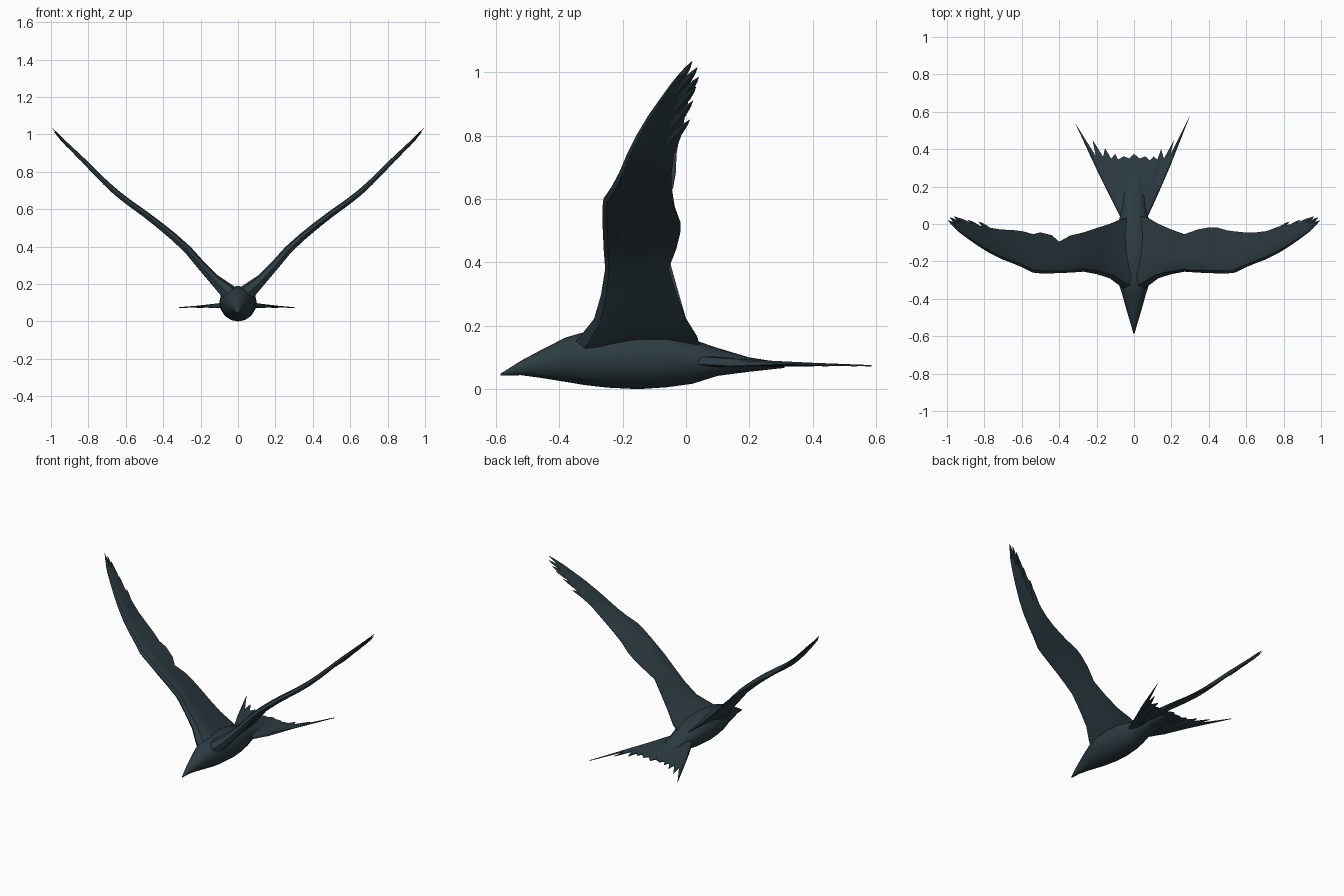
import bpy, bmesh, math
from mathutils import Vector

plumage = bpy.data.materials.new("dark_slate_plumage")
plumage.diffuse_color = (0.026, 0.045, 0.054, 1)


def finish(name, bm, angle=40):
    bmesh.ops.remove_doubles(bm, verts=bm.verts, dist=0.0002)
    bmesh.ops.recalc_face_normals(bm, faces=bm.faces)
    mesh = bpy.data.meshes.new(name)
    bm.to_mesh(mesh)
    bm.free()
    mesh.materials.append(plumage)
    ob = bpy.data.objects.new(name, mesh)
    bpy.context.collection.objects.link(ob)
    bpy.ops.object.select_all(action='DESELECT')
    ob.select_set(True)
    bpy.context.view_layer.objects.active = ob
    bpy.ops.object.shade_smooth_by_angle(angle=math.radians(angle))
    return ob


def loft(name, rings, angle=40):
    """Skin a list of closed rings and cap both ends."""
    bm = bmesh.new()
    rows = [[bm.verts.new(p) for p in ring] for ring in rings]
    n = len(rows[0])
    for a, b in zip(rows, rows[1:]):
        for i in range(n):
            j = (i + 1) % n
            bm.faces.new((a[i], a[j], b[j], b[i]))
    bm.faces.new(rows[0])
    bm.faces.new(rows[-1])
    return finish(name, bm, angle)


# Body with beak: y, half width, bottom z, top z
body = [(-0.585, 0.003, 0.043, 0.049), (-0.52, 0.022, 0.044, 0.09),
        (-0.46, 0.04, 0.036, 0.122), (-0.38, 0.062, 0.023, 0.163),
        (-0.32, 0.082, 0.013, 0.18), (-0.25, 0.096, 0.005, 0.19),
        (-0.15, 0.1, 0.0, 0.19), (-0.06, 0.095, 0.006, 0.18),
        (0.02, 0.08, 0.017, 0.157), (0.1, 0.062, 0.042, 0.13),
        (0.2, 0.055, 0.055, 0.1), (0.31, 0.035, 0.067, 0.083)]
rings = []
for y, w, lo, hi in body:
    mid = lo + 0.55 * (hi - lo)
    ring = []
    for k in range(16):
        a = math.tau * k / 16
        s = math.sin(a)
        ring.append((w * math.cos(a), y, mid + s * (hi - mid if s > 0 else mid - lo)))
    rings.append(ring)
loft("body", rings, 60)

# Wing spine: x, z, leading edge y, thickness
spine = [(0.0, 0.11, -0.38, 0.10), (0.07, 0.165, -0.335, 0.085),
         (0.13, 0.222, -0.29, 0.06), (0.2, 0.298, -0.268, 0.05),
         (0.27, 0.38, -0.255, 0.045), (0.34, 0.445, -0.26, 0.042),
         (0.40, 0.495, -0.262, 0.04), (0.44, 0.527, -0.264, 0.038),
         (0.50, 0.573, -0.264, 0.036), (0.54, 0.602, -0.26, 0.035),
         (0.59, 0.638, -0.235, 0.034), (0.65, 0.685, -0.21, 0.033),
         (0.71, 0.74, -0.187, 0.03), (0.77, 0.80, -0.157, 0.028),
         (0.83, 0.862, -0.12, 0.024), (0.88, 0.912, -0.085, 0.02),
         (0.93, 0.963, -0.048, 0.014), (0.955, 0.99, -0.026, 0.008)]
# Ragged trailing edge y for each side
trailing = {
    1: (0.05, 0.035, 0.0, -0.03, -0.055, -0.03, -0.018, -0.018, -0.035, -0.04,
        -0.045, -0.045, -0.038, -0.015, -0.003, 0.008, 0.01, 0.006),
    -1: (0.04, 0.025, 0.0, -0.022, -0.045, -0.062, -0.095, -0.06, -0.045, -0.055,
         -0.04, -0.032, -0.03, -0.02, -0.008, 0.005, 0.01, 0.006)}
# Cross-section: chord fraction, offset in thicknesses
section = [(0, 0), (0.06, 0.4), (0.2, 0.55), (0.45, 0.4), (0.75, 0.2), (1, 0.03),
           (1, -0.03), (0.75, -0.05), (0.45, -0.15), (0.2, -0.4), (0.06, -0.38)]
# Wing tip feathers: root x, root y, tip x, tip y, tip z
tip_feathers = [(0.90, -0.05, 0.995, 0.02, 1.035), (0.90, -0.03, 0.985, 0.036, 1.015),
                (0.88, -0.02, 0.962, 0.04, 0.985), (0.85, -0.03, 0.935, 0.032, 0.955),
                (0.79, -0.05, 0.89, 0.022, 0.91), (0.74, -0.06, 0.83, 0.012, 0.85)]


def spine_z(x):
    for a, b in zip(spine, spine[1:]):
        if a[0] <= x <= b[0]:
            return a[1] + (b[1] - a[1]) * (x - a[0]) / (b[0] - a[0])
    return spine[-1][1]


def blade(name, a, b, width, thick):
    """Pointed flat feather from a to b."""
    a, b = Vector(a), Vector(b)
    d = (b - a).normalized()
    side = Vector((0, 1, 0)) - d * d.y
    side.normalize()
    up = d.cross(side)
    rings = []
    for t, s in ((0, 0.7), (0.5, 1), (0.8, 0.6), (1, 0.04)):
        p = a.lerp(b, t)
        rings.append([p + side * width * s, p + up * thick * s,
                      p - side * width * s, p - up * thick * s])
    return loft(name, rings, 30)


for s, label in ((1, "right"), (-1, "left")):
    rings = []
    for i, (x, z, lead, thick) in enumerate(spine):
        a, b = spine[max(i - 1, 0)], spine[min(i + 1, len(spine) - 1)]
        t = Vector((b[0] - a[0], b[1] - a[1])).normalized()
        back = trailing[s][i]
        rings.append([(s * (x - t.y * o * thick), lead + f * (back - lead),
                       z + t.x * o * thick) for f, o in section])
    loft(label + "_wing", rings, 35)
    for k, (x0, y0, x1, y1, z1) in enumerate(tip_feathers):
        blade(f"{label}_tip_feather_{k + 1}", (s * x0, y0, spine_z(x0)),
              (s * x1, y1, z1), 0.014, 0.005)

# Forked tail fan: ragged outline from left to right
outline = [(-0.125, 0.14), (-0.19, 0.27), (-0.315, 0.54), (-0.205, 0.365),
           (-0.222, 0.45), (-0.165, 0.36), (-0.155, 0.405), (-0.122, 0.35),
           (-0.1, 0.375), (-0.085, 0.345), (-0.055, 0.362), (-0.025, 0.35),
           (0.0, 0.375), (0.03, 0.35), (0.06, 0.362), (0.085, 0.34),
           (0.105, 0.36), (0.125, 0.345), (0.145, 0.4), (0.16, 0.35),
           (0.215, 0.45), (0.195, 0.37), (0.302, 0.585), (0.19, 0.3), (0.12, 0.14)]
bm = bmesh.new()
steps = (0, 0.33, 0.66, 1)
layers = []
for sign in (1, -1):
    grid = []
    for i, (x, y) in enumerate(outline):
        u = 2 * i / (len(outline) - 1) - 1
        col = []
        for t in steps:
            px, py = u * 0.065 * (1 - t) + x * t, 0.02 * (1 - t) + y * t
            half = 0.002 + 0.03 * (1 - t) ** 1.5 * (1 - 0.7 * abs(u))
            ripple = 0.003 * t * (1 if i % 2 else -1)
            col.append(bm.verts.new((px, py, 0.077 + 0.012 * (1 - t) + ripple + sign * half)))
        grid.append(col)
    layers.append(grid)
    for c, d in zip(grid, grid[1:]):
        for j in range(3):
            bm.faces.new((c[j], c[j + 1], d[j + 1], d[j]))
top, low = layers
# Rim closing the two layers
rim = [(0, j) for j in range(4)] + [(i, 3) for i in range(1, len(outline))]
rim += [(len(outline) - 1, j) for j in (2, 1, 0)]
for (a, b), (c, d) in zip(rim, rim[1:]):
    bm.faces.new((top[a][b], top[c][d], low[c][d], low[a][b]))
finish("tail_fan", bm, 30)
